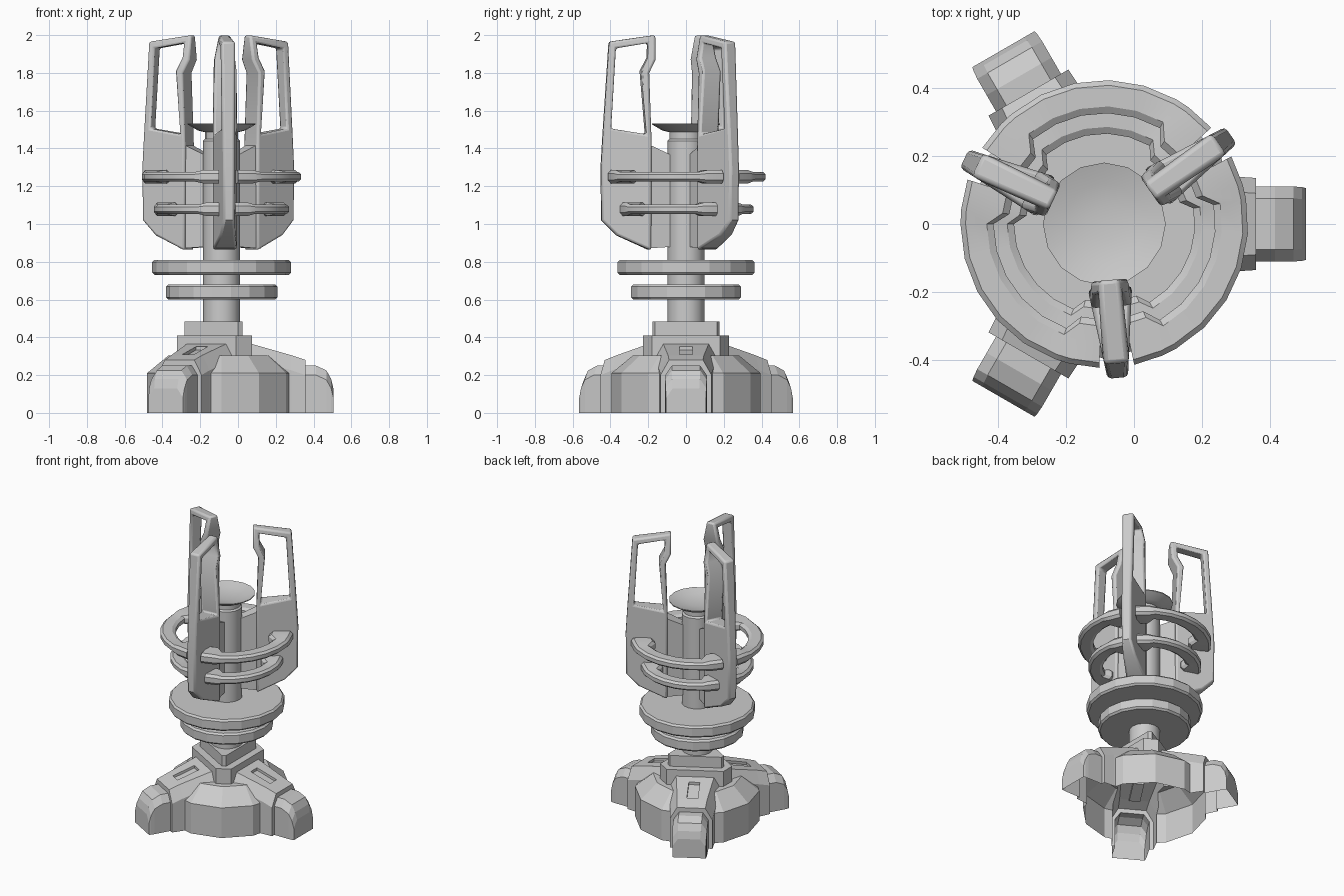
import bpy, bmesh
from math import radians, cos, sin
from mathutils import Matrix

if "Cube" in bpy.data.objects:
    bpy.data.objects.remove(bpy.data.objects["Cube"])

AXIS = Matrix.Translation((-0.087, 0, 0))   # common vertical axis
FIN_ANGLES = (-85, 35, 155)
LEG_ANGLES = (0, 120, 240)


def finish(bm, name, angle=0, smooth=None, bevel=0):
    bmesh.ops.recalc_face_normals(bm, faces=bm.faces)
    bm.transform(AXIS @ Matrix.Rotation(radians(angle), 4, 'Z'))
    me = bpy.data.meshes.new(name)
    bm.to_mesh(me)
    bm.free()
    ob = bpy.data.objects.new(name, me)
    bpy.context.collection.objects.link(ob)
    if bevel:
        m = ob.modifiers.new("bevel", 'BEVEL')
        m.width, m.segments, m.limit_method = bevel, 2, 'ANGLE'
        m.angle_limit = radians(50)
    if smooth:
        bpy.ops.object.select_all(action='DESELECT')
        ob.select_set(True)
        bpy.context.view_layer.objects.active = ob
        bpy.ops.object.shade_smooth_by_angle(angle=radians(smooth))
    return ob


def loft(sections):
    """Skin a closed solid through equal-length point loops."""
    bm = bmesh.new()
    rows = [[bm.verts.new(p) for p in s] for s in sections]
    n = len(rows[0])
    for a, b in zip(rows, rows[1:]):
        for i in range(n):
            bm.faces.new((a[i], a[(i + 1) % n], b[(i + 1) % n], b[i]))
    bm.faces.new(rows[0])
    bm.faces.new(rows[-1])
    return bm


def ring(r, z, angles):
    return [(r * cos(radians(a)), r * sin(radians(a)), z) for a in angles]


def lathe(name, profile, sides, smooth=None):
    step = 360 / sides
    return finish(loft([ring(r, z, [i * step for i in range(sides)]) for r, z in profile]), name, smooth=smooth)


def prism(profile, half):
    """Extrude an (r, z) profile sideways; half gives half width per point."""
    return loft([[(r, s * h, z) for (r, z), h in zip(profile, half)] for s in (-1, 1)])


# Base: faceted core with hub, legs and feet merged into one hollow shell
twelve = [i * 30 for i in range(12)]
base = finish(loft([ring(.395, 0, twelve), ring(.395, .21, twelve), ring(.28, .305, twelve)]), "base")
hex_hub = [60 * k + s * 11.6 for k in (1, 3, 5) for s in (-1, 1)]
hex_cap = [60 * k + s * 4 for k in (1, 3, 5) for s in (-1, 1)]
parts = [(finish(loft([ring(.241, .1, hex_hub), ring(.241, .41, hex_hub)]), "hub"), 'UNION'),
         (finish(loft([ring(.197, .3, hex_cap), ring(.197, .485, hex_cap)]), "hub_cap"), 'UNION')]
for a in LEG_ANGLES:
    # leg beam: cross-section with chamfered shoulders, sloping down outwards
    def leg_section(r, top, w):
        return [(r, -w, 0), (r, -w, top - .08), (r, -w + .045, top),
                (r, w - .045, top), (r, w, top - .08), (r, w, 0)]
    leg = finish(loft([leg_section(.03, .39, .165), leg_section(.16, .365, .165), leg_section(.37, .305, .14),
                       leg_section(.445, .28, .135)]), "leg", a)
    foot = finish(loft([[(r, -w, 0), (r, -w, z - .05), (r, -w + .035, z), (r, w - .035, z),
                         (r, w, z - .05), (r, w, 0)]
                        for r, z, w in ((.40, .25, .11), (.50, .25, .11), (.555, .225, .11),
                                        (.58, .18, .108), (.592, .13, .105))]), "foot", a)
    slot = finish(prism([(.21, .333), (.36, .29), (.36, .4), (.21, .4)], [.035] * 4), "slot_cutter", a)
    parts += [(leg, 'UNION'), (foot, 'UNION'), (slot, 'DIFFERENCE')]
bpy.context.view_layer.objects.active = base
for ob, op in parts:
    m = base.modifiers.new("merge", 'BOOLEAN')
    m.operation, m.object, m.solver = op, ob, 'EXACT'
    bpy.ops.object.modifier_apply(modifier=m.name)
for ob, op in parts:
    bpy.data.objects.remove(ob)
bm = bmesh.new()
bm.from_mesh(base.data)
under = [f for f in bm.faces if f.calc_center_median().z < .002]
bmesh.ops.delete(bm, geom=under, context='FACES')
bm.to_mesh(base.data)
bm.free()

# Column, discs and dish
lathe("column", [(.098, .45), (.098, 1.44), (.088, 1.45), (.088, 1.5)], 16, 40)
for name, r, z in (("lower_disc", .295, .6), ("upper_disc", .367, .73)):
    lathe(name, [(r - .012, z), (r, z + .012), (r, z + .068), (r - .012, z + .08)], 18)
lathe("dish", [(.085, 1.485), (.125, 1.495), (.18, 1.527), (.18, 1.533), (.12, 1.515), (.05, 1.505)], 16, 40)

# Fins: solid lower blade carrying an open frame
blade = [(.19, .86), (.37, .94), (.45, 1.02), (.453, 1.3), (.443, 1.47),
         (.40, 1.505), (.215, 1.475), (.187, 1.42)]
outer = [(.443, 1.47), (.41, 1.965), (.165, 2.0), (.165, 1.87), (.2, 1.8), (.187, 1.42)]
inner = [(.40, 1.505), (.375, 1.93), (.205, 1.958), (.207, 1.88), (.243, 1.81), (.215, 1.475)]


def fin_half_width(r, z):
    t = min(max((r - .19) / .26, 0), 1)
    w = .065 - .035 * t
    return w if z < 1.82 else min(w, .065 - .2 * (z - 1.82))


for a in FIN_ANGLES:
    bm = bmesh.new()
    faces = [blade] + [[outer[i], outer[i + 1], inner[i + 1], inner[i]] for i in range(5)]
    for f in faces:
        bm.faces.new([bm.verts.new((r, 0, z)) for r, z in f])
    bmesh.ops.remove_doubles(bm, verts=bm.verts, dist=.0005)
    res = bmesh.ops.extrude_face_region(bm, geom=bm.faces[:], use_keep_orig=True)
    back = {g for g in res['geom'] if isinstance(g, bmesh.types.BMVert)}
    for v in bm.verts:
        v.co.y = fin_half_width(v.co.x, v.co.z) * (1 if v in back else -1)
    finish(bm, "fin", a, smooth=35, bevel=.012)
    # web tying the fin to the column
    finish(prism([(.07, .88), (.22, .87), (.22, 1.43), (.07, 1.36)], [.035, .05, .05, .035]), "fin_web", a)

# Curved guard rails between neighbouring fins, with heavier inward ends
STATIONS = [(-53, 1), (-41, 1), (-35, 0), (-21, 0), (-7, 0), (7, 0), (21, 0), (35, 0), (41, 1), (53, 1)]


def guard(name, r_out, r_in, r_end, z, angle):
    rows = []
    for a, end in STATIONS:
        lo, h = (r_end, .035) if end else (r_in, .026)
        c, s = cos(radians(a)), sin(radians(a))
        sec = [(lo, -h * .5), (lo + .02, -h), (r_out - .015, -h), (r_out, -h * .5),
               (r_out, h * .5), (r_out - .015, h), (lo + .02, h), (lo, h * .5)]
        rows.append([(r * c, r * s, z + dz) for r, dz in sec])
    finish(loft(rows), name, angle, smooth=30)


for a in FIN_ANGLES:
    guard("upper_guard", .422, .325, .28, 1.25, a + 60)
    guard("lower_guard", .358, .265, .23, 1.078, a + 60)
